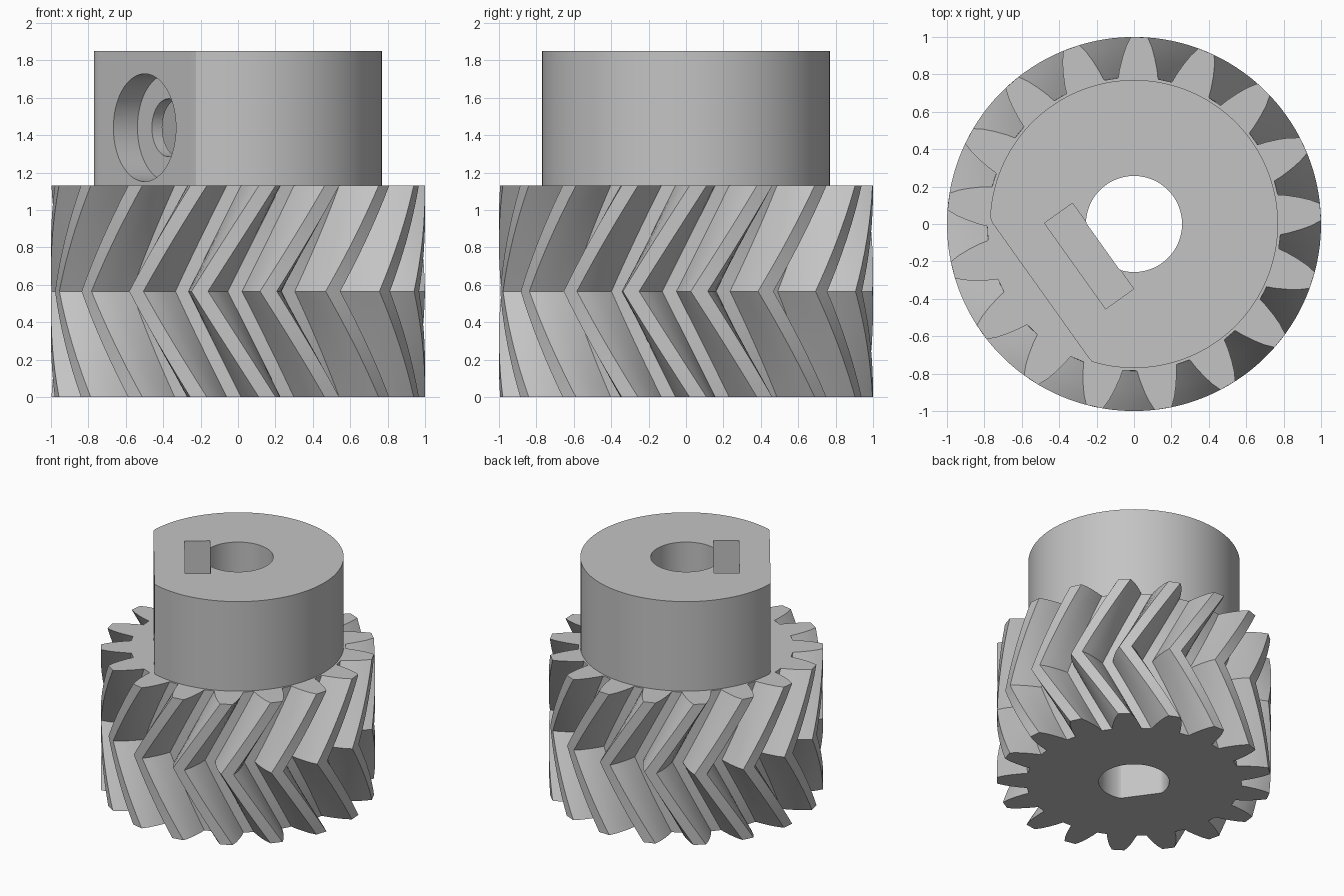
import bpy, bmesh, math
from mathutils import Vector, Matrix

cube = bpy.data.objects.get("Cube")
if cube:
    bpy.data.objects.remove(cube, do_unlink=True)

TEETH = 17
PITCH = math.tau / TEETH
FACE = 1.13                      # gear face width
TOP = 1.85                       # top of the hub
TWIST = math.radians(20.8)       # helix turn over half the face
PHASE = math.radians(88.4)       # a tooth centre on the end faces
FLANK = [(0.785, 7.8), (0.83, 6.95), (0.895, 5.5), (0.95, 4.15), (1.0, 2.6)]
STEPS = 8
FLAT = math.radians(-144.5)      # direction the hub flat faces
NORMAL = Vector((math.cos(FLAT), math.sin(FLAT), 0))
SCREW_Z = 1.44

grey = bpy.data.materials.new("light_grey")
grey.use_nodes = True
grey.diffuse_color = (0.55, 0.55, 0.55, 1)
grey.node_tree.nodes["Principled BSDF"].inputs["Base Color"].default_value = grey.diffuse_color


def make_object(name, bm):
    bmesh.ops.recalc_face_normals(bm, faces=bm.faces[:])
    mesh = bpy.data.meshes.new(name)
    bm.to_mesh(mesh)
    bm.free()
    mesh.materials.append(grey)
    obj = bpy.data.objects.new(name, mesh)
    bpy.context.collection.objects.link(obj)
    return obj


def upright(name, radius, z0, z1, flat, segments=128):
    """Vertical cylinder with one flat at the given distance from the axis."""
    bm = bmesh.new()
    bmesh.ops.create_cone(bm, cap_ends=True, segments=segments, radius1=radius,
                          radius2=radius, depth=z1 - z0,
                          matrix=Matrix.Translation((0, 0, (z0 + z1) / 2)))
    for v in bm.verts:
        v.co -= NORMAL * max(0, v.co.dot(NORMAL) - flat)
    return make_object(name, bm)


def cross_hole(name, radius, start, end):
    """Horizontal cylinder along the direction of the flat."""
    turn = NORMAL.to_track_quat('Z', 'Y').to_matrix().to_4x4()
    place = Matrix.Translation(NORMAL * (start + end) / 2 + Vector((0, 0, SCREW_Z)))
    bm = bmesh.new()
    bmesh.ops.create_cone(bm, cap_ends=True, segments=64, radius1=radius,
                          radius2=radius, depth=end - start, matrix=place @ turn)
    return make_object(name, bm)


def box_slot(name, start, end, length, z0, z1):
    place = Matrix.Translation(NORMAL * (start + end) / 2 + Vector((0, 0, (z0 + z1) / 2)))
    size = Matrix.Diagonal((end - start, length, z1 - z0, 1))
    bm = bmesh.new()
    bmesh.ops.create_cube(bm, size=1, matrix=place @ Matrix.Rotation(FLAT, 4, 'Z') @ size)
    return make_object(name, bm)


def herringbone_gear(name):
    bm = bmesh.new()
    # one tooth outline, up one flank and down the other
    side = [(r, -math.radians(a)) for r, a in FLANK]
    tooth = side + [(r, -a) for r, a in reversed(side)]
    rings = []
    for i in range(2 * STEPS + 1):
        t = i / STEPS
        turn = PHASE - TWIST * (1 - abs(t - 1))
        ring = []
        for k in range(TEETH):
            for r, a in tooth:
                ang = a + turn + k * PITCH
                ring.append(bm.verts.new((r * math.cos(ang), r * math.sin(ang), t * FACE / 2)))
        rings.append(ring)
    count = len(rings[0])
    for low, high in zip(rings, rings[1:]):
        for j in range(count):
            n = (j + 1) % count
            bm.faces.new((low[j], low[n], high[n], high[j]))
    bm.faces.new(rings[0])
    bm.faces.new(rings[-1])
    return make_object(name, bm)


def cut(obj, cutters):
    bpy.context.view_layer.objects.active = obj
    for c in cutters:
        mod = obj.modifiers.new(c.name, 'BOOLEAN')
        mod.operation = 'DIFFERENCE'
        mod.solver = 'EXACT'
        mod.object = c
        bpy.ops.object.modifier_apply(modifier=mod.name)


# Main parts
gear = herringbone_gear("herringbone_gear")
hub = upright("hub", 0.77, FACE, TOP, 0.613)

# Bore, nut slot and screw hole
bore = upright("bore_cutter", 0.257, -0.2, TOP + 0.2, 0.205, 96)
slot = box_slot("nut_slot_cutter", 0.203, 0.387, 0.563, 1.15, TOP + 0.2)
screw = cross_hole("screw_hole_cutter", 0.155, 0.1, 0.7)
recess = cross_hole("screw_recess_cutter", 0.288, 0.455, 0.8)
cutters = [bore, slot, screw, recess]
cut(gear, [bore])
cut(hub, cutters)
for c in cutters:
    bpy.data.objects.remove(c, do_unlink=True)

# Smooth shading with crisp edges
for obj in (gear, hub):
    bpy.ops.object.select_all(action='DESELECT')
    obj.select_set(True)
    bpy.context.view_layer.objects.active = obj
    bpy.ops.object.shade_smooth_by_angle(angle=math.radians(25))
